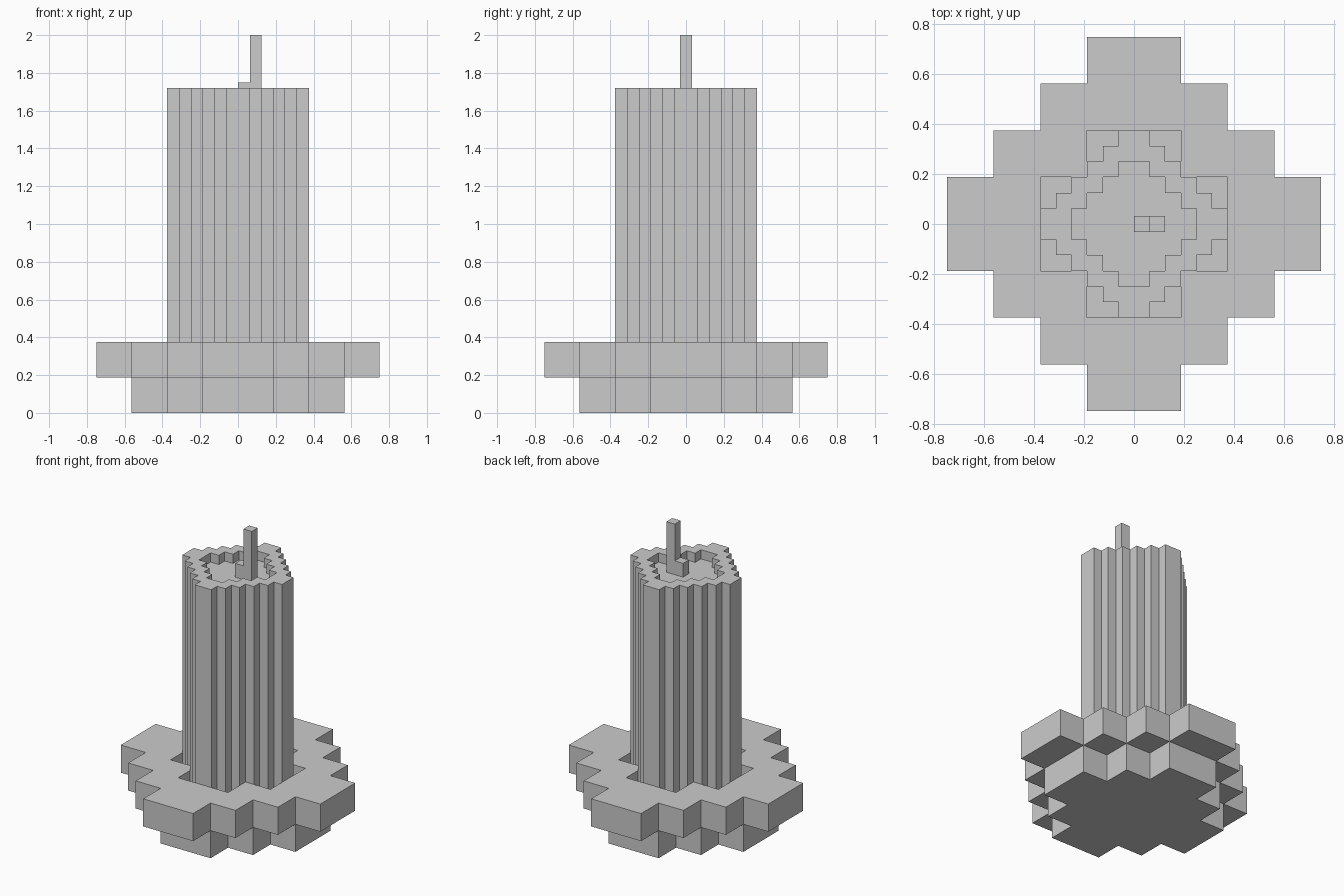
import bpy
import bmesh
from mathutils import Vector

if "Cube" in bpy.data.objects:
    bpy.data.objects.remove(bpy.data.objects["Cube"])

BIG = 0.1875     # block size of the base
SMALL = 0.0625   # block size of the candle

grey = bpy.data.materials.new("plain grey")
grey.diffuse_color = (0.6, 0.6, 0.6, 1.0)
grey.use_nodes = True
grey.node_tree.nodes["Principled BSDF"].inputs["Base Color"].default_value = grey.diffuse_color


def stepped_diamond(n, step):
    """Outline of a diamond made of square blocks, n blocks from centre to tip."""
    quarter = []
    for k in range(1, n + 1):
        quarter.append((n + 1 - k, k))          # outer corner
        if k < n:
            quarter.append((n - k, k))          # inner corner
    points = []
    for _ in range(4):
        points += quarter
        quarter = [(-y, x) for x, y in quarter]
    return [(x * step, y * step) for x, y in points]


def prism(name, points, sweep):
    """Closed prism: a flat outline of 3D points swept along a vector."""
    bm = bmesh.new()
    face = bm.faces.new([bm.verts.new(p) for p in points])
    new = bmesh.ops.extrude_face_region(bm, geom=[face], use_keep_orig=True)["geom"]
    bmesh.ops.translate(bm, vec=Vector(sweep),
                        verts=[v for v in new if isinstance(v, bmesh.types.BMVert)])
    bmesh.ops.recalc_face_normals(bm, faces=bm.faces)
    mesh = bpy.data.meshes.new(name)
    bm.to_mesh(mesh)
    bm.free()
    mesh.materials.append(grey)
    obj = bpy.data.objects.new(name, mesh)
    bpy.context.collection.objects.link(obj)
    return obj


def diamond_block(name, n, step, z0, z1):
    return prism(name, [(x, y, z0) for x, y in stepped_diamond(n, step)], (0, 0, z1 - z0))


def cut(obj, cutter):
    """Subtract the cutter from the object."""
    cutter.hide_render = True
    cutter.hide_viewport = False
    mod = obj.modifiers.new("cut", 'BOOLEAN')
    mod.operation = 'DIFFERENCE'
    mod.solver = 'EXACT'
    mod.object = cutter
    bpy.context.view_layer.objects.active = obj
    bpy.ops.object.modifier_apply(modifier=mod.name)
    bpy.data.objects.remove(cutter)


# Base: small foot under a wider dish with a cross-shaped socket
diamond_block("base_foot", 3, BIG, 0, BIG)
dish = diamond_block("base_dish", 4, BIG, BIG, 2 * BIG)
cut(dish, diamond_block("socket_cutter", 2, BIG, BIG - 0.1, 2 * BIG + 0.1))

# Candle column with a shallow melted hollow in its top
TOP = 1.7188
FLOOR = TOP - SMALL
candle = diamond_block("candle_column", 6, SMALL, BIG, TOP)
cut(candle, diamond_block("hollow_cutter", 4, SMALL, FLOOR, TOP + 0.1))

# Bent wick: short foot with a tall post beside it
LOW = 1.75
wick = [(0, FLOOR), (2 * SMALL, FLOOR), (2 * SMALL, 2.0),
        (SMALL, 2.0), (SMALL, LOW), (0, LOW)]
prism("wick", [(x, -SMALL / 2, z) for x, z in wick], (0, SMALL, 0))
